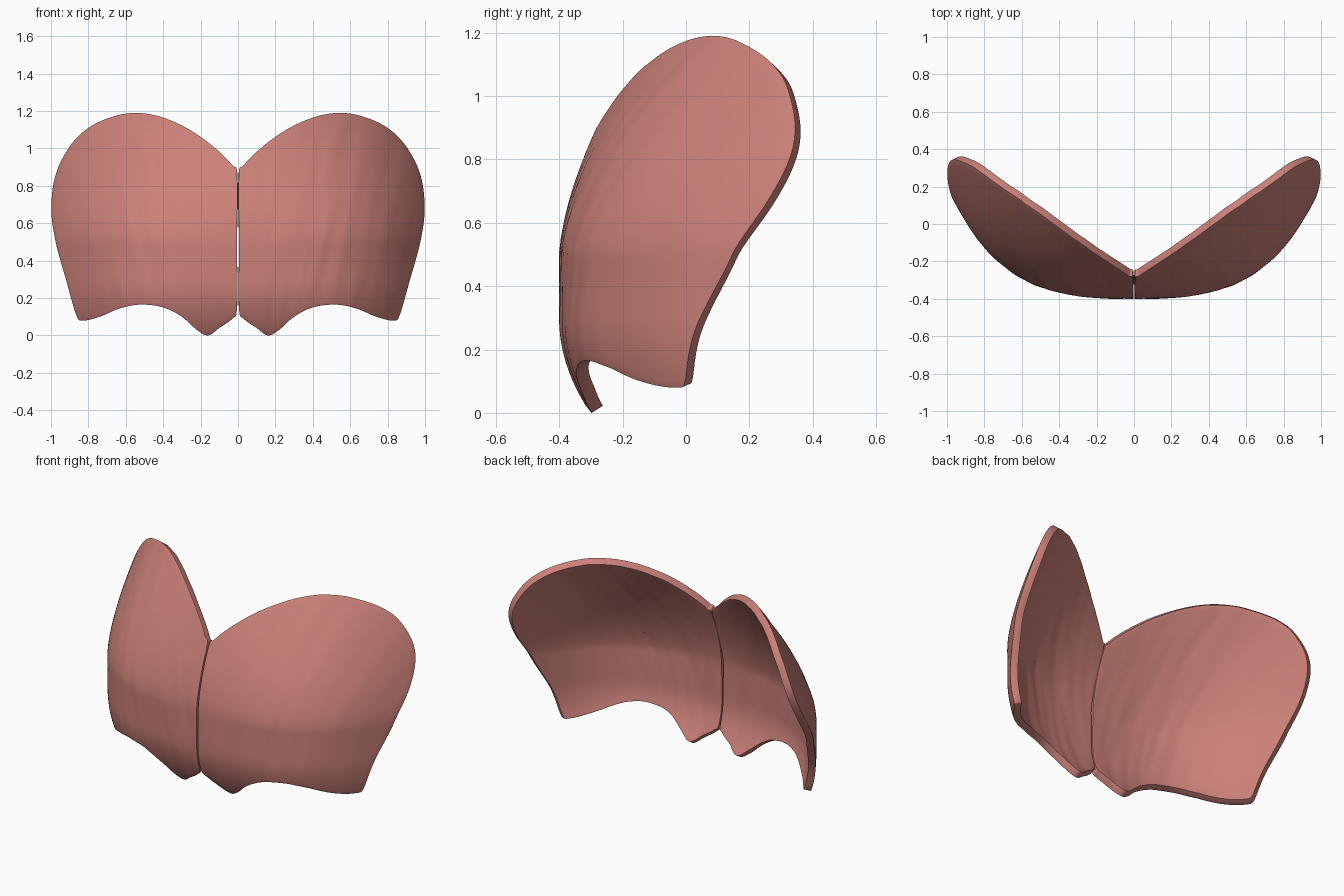
import bpy, bmesh, math
from mathutils import Vector, noise

cube = bpy.data.objects.get("Cube")
if cube:
    bpy.data.objects.remove(cube, do_unlink=True)

# Single dusty pink colour
pink = bpy.data.materials.new("dusty_pink")
pink.use_nodes = True
pink.diffuse_color = (0.6, 0.22, 0.19, 1)
pink.node_tree.nodes["Principled BSDF"].inputs["Base Color"].default_value = (0.6, 0.22, 0.19, 1)

# Front outline (x, z) of one plate, counter-clockwise from the inner edge
OUTLINE = [(0.005, 0.5), (0.005, 0.15), (0.03, 0.09), (0.1, 0.04), (0.16, 0.0),
           (0.22, 0.03), (0.3, 0.1), (0.4, 0.15), (0.52, 0.165), (0.63, 0.145),
           (0.74, 0.1), (0.83, 0.08), (0.865, 0.11), (0.92, 0.3), (0.975, 0.5),
           (0.998, 0.68), (0.975, 0.86), (0.9, 1.01), (0.8, 1.11), (0.67, 1.17),
           (0.54, 1.19), (0.4, 1.165), (0.25, 1.095), (0.12, 1.0), (0.03, 0.91),
           (0.005, 0.86)]
CENTRE = Vector((0.5, 0.62))
STEPS, RINGS, THICKNESS = 7, 26, 0.042


def smooth_loop(points):
    """Closed Catmull-Rom curve through the points."""
    pts, out = [Vector(p) for p in points], []
    n = len(pts)
    for i in range(n):
        a, b, c, d = (pts[(i + k - 1) % n] for k in range(4))
        for s in range(STEPS):
            t = s / STEPS
            p = b + (c - a) * t / 2 + (a - 2.5 * b + 2 * c - d / 2) * t**2 \
                + (1.5 * (b - c) + (d - a) / 2) * t**3
            out.append(Vector((max(p.x, 0.004), max(p.y, 0))))
    return out


def depth(x, z):
    """Front surface: wraps back at the side, leans back at the top and bottom."""
    wrap = 0.6 * (0.55 * x**2.6 + 0.45 * x**5)
    lean = 0.455 * max(z - 0.5, 0)**1.5 * (1 + x)
    tuck = 1.1 * max(0.3 - z, 0)**2
    streak = 0.004 * noise.noise(Vector((x * 14 - z * 3, 0, z * 2.5)))
    return -0.4 + wrap + lean + tuck + streak


def plate(name, side):
    loop = smooth_loop(OUTLINE)
    bm = bmesh.new()

    def vert(p):
        return bm.verts.new((side * p.x, depth(p.x, p.y), p.y))

    def face(*verts):
        bm.faces.new(verts if side > 0 else verts[::-1])

    middle = vert(CENTRE)
    rings = [[vert(CENTRE.lerp(p, r / RINGS)) for p in loop] for r in range(1, RINGS + 1)]
    n = len(loop)
    for i in range(n):
        j = (i + 1) % n
        face(middle, rings[0][i], rings[0][j])
        for inner, outer in zip(rings, rings[1:]):
            face(inner[i], outer[i], outer[j], inner[j])
    mesh = bpy.data.meshes.new(name)
    bm.to_mesh(mesh)
    bm.free()
    mesh.materials.append(pink)
    obj = bpy.data.objects.new(name, mesh)
    bpy.context.collection.objects.link(obj)

    # Thin shell with a rounded rim
    shell = obj.modifiers.new("shell", "SOLIDIFY")
    shell.thickness, shell.offset = THICKNESS, -1
    rim = obj.modifiers.new("rim", "BEVEL")
    rim.width, rim.segments = 0.012, 3
    rim.limit_method, rim.angle_limit = "ANGLE", math.radians(50)
    for poly in mesh.polygons:
        poly.use_smooth = True
    return obj


plate("left_plate", 1)
plate("right_plate", -1)
